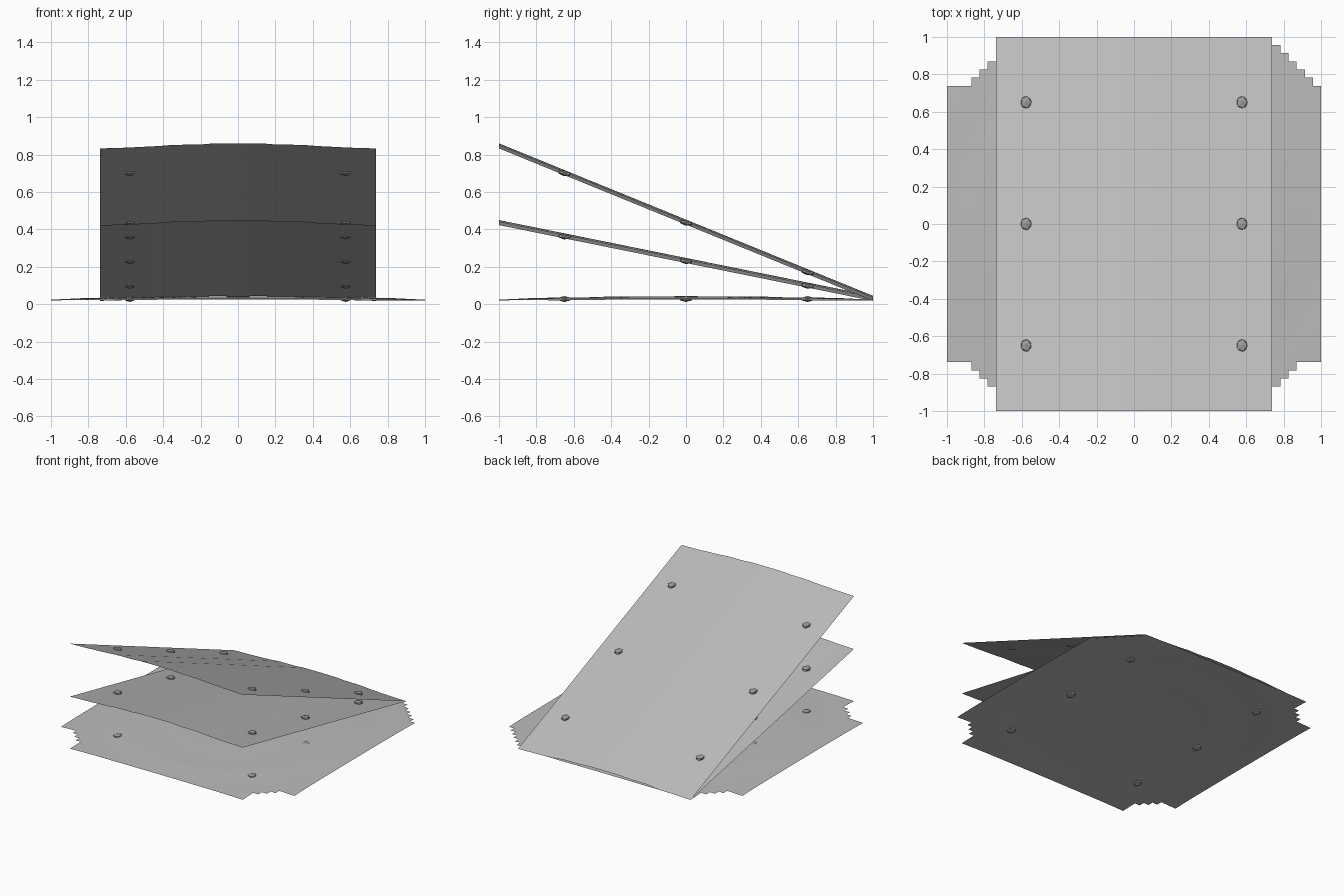
import bpy, bmesh, math
from mathutils import Matrix

if "Cube" in bpy.data.objects:
    bpy.data.objects.remove(bpy.data.objects["Cube"])


def material(name, v):
    m = bpy.data.materials.new(name)
    m.diffuse_color = (v, v, v, 1)
    m.use_nodes = True
    m.node_tree.nodes["Principled BSDF"].inputs["Base Color"].default_value = m.diffuse_color
    return m


SHEET = material("light grey", 0.5)
RIVET = material("mid grey", 0.32)
N = 23                     # grid cells per half width
CELL = 1.0 / N
HALF = 17 * CELL           # half width of the narrow leaves

# gently stepped crown across a leaf: (distance from centre, height)
CROWN = [(0, .045), (.14, .044), (.2, .039), (.35, .037), (.42, .031),
         (.52, .026), (.6, .022), (HALF, .018)]


def add_object(name, bm, mat, angle=30):
    me = bpy.data.meshes.new(name)
    bm.to_mesh(me)
    bm.free()
    me.materials.append(mat)
    ob = bpy.data.objects.new(name, me)
    bpy.context.collection.objects.link(ob)
    bpy.ops.object.select_all(action='DESELECT')
    ob.select_set(True)
    bpy.context.view_layer.objects.active = ob
    bpy.ops.object.shade_smooth_by_angle(angle=math.radians(angle))
    return ob


def crowned_leaf(name, rise):
    """Crowned rectangular leaf rising from the back edge to the front."""
    bm = bmesh.new()
    profile = [(-x, z) for x, z in reversed(CROWN[1:])] + CROWN
    rows = [[bm.verts.new((x, y, z + rise * (1 - y) / 2)) for x, z in profile]
            for y in (-1, 1)]
    for k in range(len(profile) - 1):
        bm.faces.new((rows[0][k], rows[0][k + 1], rows[1][k + 1], rows[1][k]))
    add_object(name, bm, SHEET)


def dome(x, y):
    r = math.hypot(x, y)
    return .018 + .024 * max(0, 1 - (r / 1.25) ** 2) + .0015 * math.cos(r * 16)


def base_leaf():
    """Shallow dome on a square grid, corners stepped away cell by cell."""
    bm = bmesh.new()
    verts = {(i, j): bm.verts.new((i * CELL, j * CELL, dome(i * CELL, j * CELL)))
             for i in range(-N, N + 1) for j in range(-N, N + 1)}
    for i in range(-N, N):
        for j in range(-N, N):
            a = i if i >= 0 else -i - 1
            b = j if j >= 0 else -j - 1
            limit = 38 if i > 0 and j > 0 else 36
            if min(a, b) <= 16 and (max(a, b) <= 16 or a + b <= limit
                                    or min(a, b) < 17) or a + b <= limit:
                bm.faces.new([verts[c] for c in
                              ((i, j), (i + 1, j), (i + 1, j + 1), (i, j + 1))])
    loose = [v for v in bm.verts if not v.link_faces]
    bmesh.ops.delete(bm, geom=loose, context='VERTS')
    add_object("base_leaf", bm, SHEET)


def rivets(name, rise):
    """Six small faceted studs, two rows of three."""
    bm = bmesh.new()
    for x in (-.577, .577):
        for y in (-.65, 0, .65):
            z = .028 + rise * (1 - y) / 2
            tilt = Matrix.Rotation(-math.atan(rise / 2) * .5, 4, 'X')
            shape = (Matrix.Translation((x, y, z)) @ tilt
                     @ Matrix.Diagonal((.032, .038, .016, 1)))
            bmesh.ops.create_icosphere(bm, subdivisions=1, radius=1, matrix=shape)
    add_object(name, bm, RIVET, 15)


# Three leaves meeting along the back edge
base_leaf()
crowned_leaf("middle_leaf", .405)
crowned_leaf("top_leaf", .815)

# Studs through each leaf
for part, rise in (("base_rivets", 0), ("middle_rivets", .405), ("top_rivets", .815)):
    rivets(part, rise)
